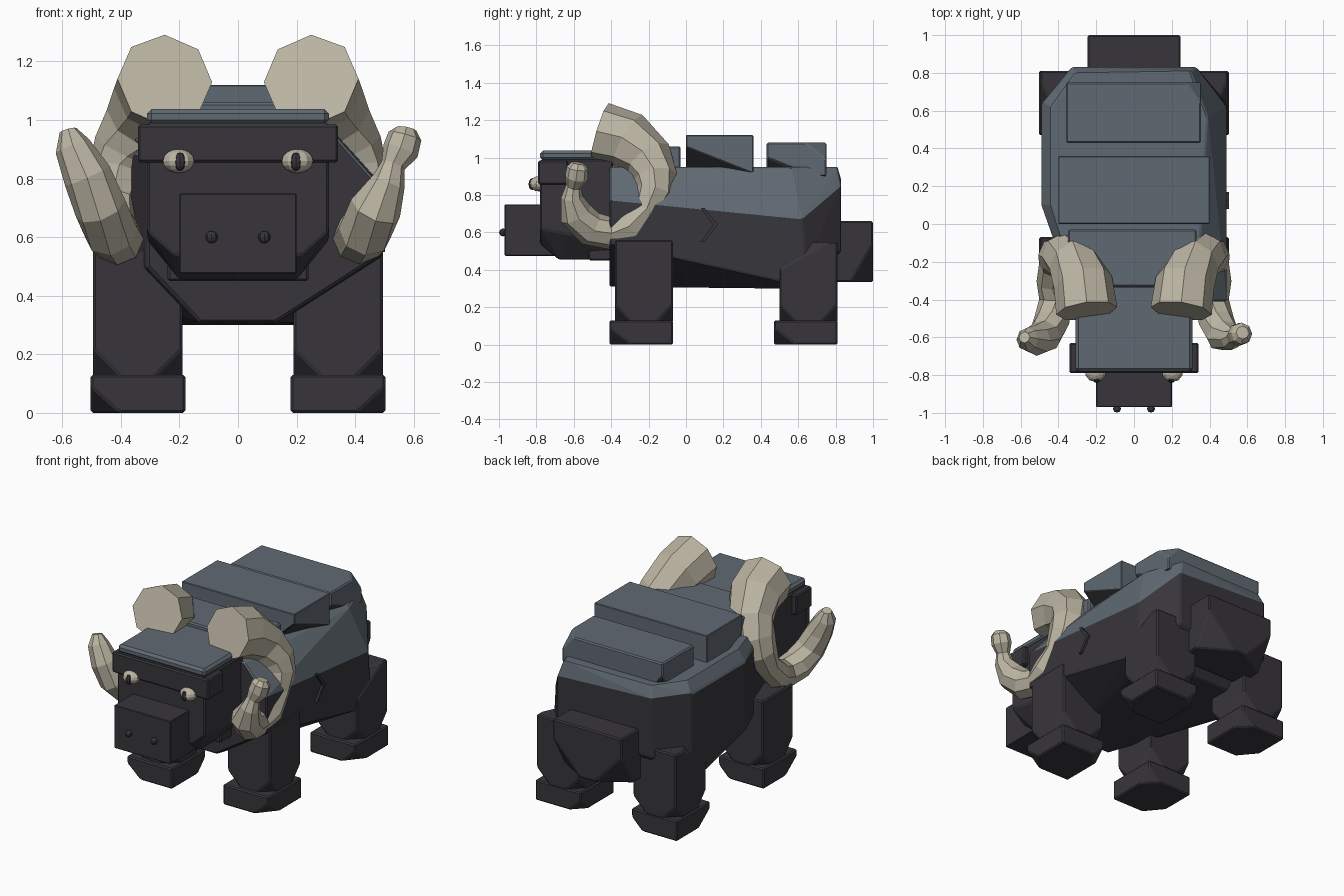
import bpy, bmesh, math
from mathutils import Vector

if "Cube" in bpy.data.objects:
    bpy.data.objects.remove(bpy.data.objects["Cube"])


def material(name, rgb):
    m = bpy.data.materials.new(name)
    m.diffuse_color = (*rgb, 1)
    m.use_nodes = True
    m.node_tree.nodes["Principled BSDF"].inputs["Base Color"].default_value = m.diffuse_color
    return m


DARK = material("charcoal hide", (0.039, 0.036, 0.043))
BLUE = material("slate plate", (0.117, 0.144, 0.17))
CREAM = material("bone", (0.50, 0.46, 0.365))


def finish(bm, name, mats, bevel=0):
    bmesh.ops.recalc_face_normals(bm, faces=bm.faces)
    me = bpy.data.meshes.new(name)
    bm.to_mesh(me)
    bm.free()
    for m in mats:
        me.materials.append(m)
    ob = bpy.data.objects.new(name, me)
    bpy.context.collection.objects.link(ob)
    if bevel:
        b = ob.modifiers.new("edge", 'BEVEL')
        b.width, b.segments = bevel, 1
    return ob


def hull(name, pts, mats, rule=None, bevel=0.008):
    """Convex faceted solid; rule(normal) is True for faces of the second material."""
    bm = bmesh.new()
    for p in pts:
        bm.verts.new(p)
    bmesh.ops.convex_hull(bm, input=bm.verts)
    loose = [v for v in bm.verts if not v.link_faces]
    bmesh.ops.delete(bm, geom=loose, context='VERTS')
    bmesh.ops.recalc_face_normals(bm, faces=bm.faces)
    bm.normal_update()
    if rule:
        for f in bm.faces:
            f.material_index = int(rule(f.normal))
    bmesh.ops.dissolve_limit(bm, angle_limit=0.03, verts=bm.verts, edges=bm.edges,
                             delimit={'MATERIAL'})
    return finish(bm, name, mats, bevel)


def block(name, lo, hi, mats, cuts=None, rule=None, bevel=0.008):
    """Box whose listed corners (by sign) are sliced off by the given lengths."""
    cuts = cuts or {}
    pts = []
    for s in [(a, b, c) for a in (-1, 1) for b in (-1, 1) for c in (-1, 1)]:
        p = [hi[i] if s[i] > 0 else lo[i] for i in range(3)]
        if s in cuts:
            for i in range(3):
                q = list(p)
                q[i] -= s[i] * cuts[s][i]
                pts.append(q)
        else:
            pts.append(p)
    return hull(name, pts, mats, rule, bevel)


def ball(name, loc, size, mat, u=10, v=8):
    bm = bmesh.new()
    bmesh.ops.create_uvsphere(bm, u_segments=u, v_segments=v, radius=1)
    for vert in bm.verts:
        vert.co = Vector(loc) + Vector(a * b for a, b in zip(vert.co, size))
    return finish(bm, name, [mat])


def mirrored(pts):
    return [(s * x, y, z) for x, y, z in pts for s in (-1, 1)]


# Body: shared underside, then a deep slate slope on the right and a thin slate rim on the left
body = mirrored([(0.13, -0.41, 0.31), (0.40, 0.5, 0.30), (0.2, 0.65, 0.30),
                 (0.49, 0.5, 0.34), (0.33, 0.83, 0.50), (0.49, 0.64, 0.42)])
body += [(0.49, -0.41, 0.54), (0.49, -0.41, 0.77), (0.33, -0.41, 0.95),
         (0.49, 0.62, 0.67), (0.33, 0.83, 0.85), (0.39, 0.57, 0.95), (0.30, 0.81, 0.95),
         (-0.49, 0.64, 0.88), (-0.33, 0.83, 0.88), (-0.44, 0.62, 0.95), (-0.31, 0.80, 0.95),
         (-0.49, 0.10, 0.88), (-0.49, 0.10, 0.44), (-0.31, -0.41, 0.50),
         (-0.31, -0.41, 0.88), (-0.28, -0.41, 0.95), (-0.44, 0.10, 0.95)]
hull("body", body, [DARK, BLUE], lambda n: n.z > 0.08)

# Back plates with dark undersides
under = lambda n: n.z < -0.2
block("neck_plate", (-0.35, -0.33, 0.92), (0.33, -0.03, 1.06), [BLUE, DARK], rule=under)
block("middle_plate", (-0.40, 0.0, 0.92), (0.40, 0.36, 1.12), [BLUE, DARK],
      {(1, -1, -1): (0.15, 0.355, 0.14), (-1, -1, -1): (0.15, 0.2, 0.08)}, under)
block("rear_plate", (-0.36, 0.43, 0.90), (0.355, 0.75, 1.08), [BLUE, DARK],
      {(1, -1, -1): (0.1, 0.25, 0.10), (1, 1, 1): (0.08, 0.11, 0.09),
       (-1, 1, -1): (0.08, 0.1, 0.1)}, under)

# Head, neck, brow and snout
hull("head", mirrored([(0.31, -0.78, 0.99), (0.31, -0.78, 0.62), (0.22, -0.78, 0.54),
                       (0.2, -0.68, 0.455), (0.31, -0.62, 0.59), (0.31, -0.39, 0.60),
                       (0.2, -0.39, 0.455), (0.31, -0.39, 0.99)]), [DARK])
block("neck", (-0.24, -0.52, 0.45), (0.24, -0.35, 0.85), [DARK])
block("head_plate", (-0.31, -0.78, 0.985), (0.31, -0.32, 1.037), [BLUE], bevel=0.015)
block("brow", (-0.342, -0.79, 0.855), (0.342, -0.63, 0.985), [DARK])
block("snout", (-0.2, -0.97, 0.475), (0.2, -0.69, 0.75), [DARK], bevel=0.004)

# Tail block with sliced lower corners
block("tail", (-0.245, 0.70, 0.335), (0.245, 1.0, 0.66), [DARK],
      {(s, 1, -1): (0.2, 0.12, 0.21) for s in (-1, 1)})

# Chevron mark on the right flank
for k, z in (("upper", 0.73), ("lower", 0.55)):
    hull("flank_mark_" + k, [(x, y, zz) for x in (0.47, 0.502)
                             for y, zz in ((0.08, z), (0.10, z), (0.17, 0.64), (0.145, 0.64))],
         [DARK], bevel=0)

for s, side in ((1, "right"), (-1, "left")):
    xs = lambda a, b: (min(s * a, s * b), max(s * a, s * b))
    # Legs and feet
    for part, y0, y1, top in (("front", -0.38, -0.07, 0.56), ("rear", 0.50, 0.81, 0.55)):
        a, b = xs(0.19, 0.495)
        cuts = {(i, j, -1): (0.1, 0.09, 0.1) for i in (-1, 1) for j in (-1, 1)}
        if part == "rear":
            cuts[(s, -1, 1)] = (0.12, 0.26, 0.15)
        block(f"{part}_leg_{side}", (a, y0, 0.12), (b, y1, top), [DARK], cuts)
        a, b = xs(0.18, 0.503)
        block(f"{part}_foot_{side}", (a, y0 - 0.03, 0), (b, y1, 0.13), [DARK],
              {(s, -1, -1): (0.1, 0.12, 0.09), (-s, 1, -1): (0.08, 0.08, 0.08)})
    # Eyes and nostrils
    ball("eye_" + side, (s * 0.203, -0.785, 0.86), (0.056, 0.052, 0.041), CREAM)
    ball("pupil_" + side, (s * 0.198, -0.822, 0.858), (0.02, 0.02, 0.032), DARK, 8, 6)
    ball("nostril_" + side, (s * 0.09, -0.978, 0.6), (0.021, 0.021, 0.021), DARK, 8, 6)

    # Curled horn: broad flat cap sweeping back, down, and forward into a tusk
    path = [(0.25, -0.46, 1.135, 0.163), (0.27, -0.31, 1.09, 0.158), (0.325, -0.20, 0.99, 0.135),
            (0.38, -0.165, 0.895, 0.118), (0.405, -0.17, 0.82, 0.105),
            (0.425, -0.215, 0.72, 0.078), (0.43, -0.30, 0.635, 0.086),
            (0.412, -0.40, 0.595, 0.09), (0.435, -0.51, 0.62, 0.094),
            (0.47, -0.59, 0.70, 0.09)]
    if s > 0:   # pinched tip with a knob
        path += [(0.515, -0.61, 0.79, 0.058), (0.53, -0.60, 0.845, 0.042),
                 (0.555, -0.585, 0.895, 0.062), (0.57, -0.58, 0.945, 0.058),
                 (0.575, -0.575, 0.97, 0.035)]
    else:       # plain tapering tip
        path += [(0.515, -0.615, 0.81, 0.083), (0.565, -0.61, 0.91, 0.062),
                 (0.58, -0.60, 0.965, 0.03)]
    pts = [Vector((s * x, y, z)) for x, y, z, r in path]
    bm = bmesh.new()
    rings = []
    for i, p in enumerate(pts):
        t = (pts[min(i + 1, len(pts) - 1)] - pts[max(i - 1, 0)]).normalized()
        n = t.cross(Vector((1, 0, 0))).normalized()
        m = n.cross(t)
        r = path[i][3]
        rings.append([bm.verts.new(p + r * (n * math.cos(a) + m * math.sin(a)))
                      for a in [math.tau * k / 8 for k in range(8)]])
    for r0, r1 in zip(rings, rings[1:]):
        for k in range(8):
            bm.faces.new((r0[k], r0[(k + 1) % 8], r1[(k + 1) % 8], r1[k]))
    bm.faces.new(rings[0])
    bm.faces.new(rings[-1])
    finish(bm, "horn_" + side, [CREAM])
